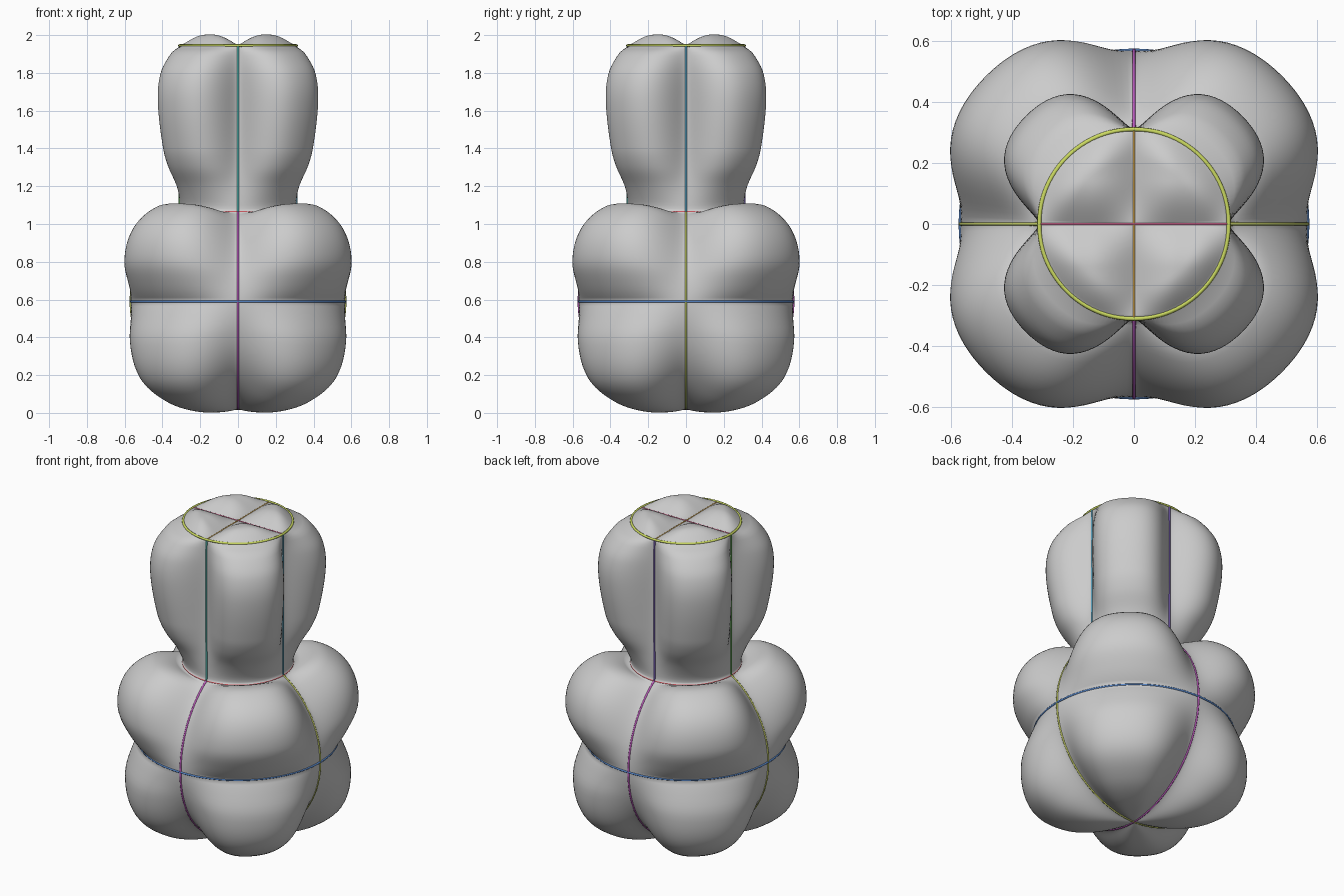
import bpy, bmesh
from math import sin, cos, pi, radians, asin, hypot, degrees

if "Cube" in bpy.data.objects:
    bpy.data.objects.remove(bpy.data.objects["Cube"])

BALL_R, BALL_Z = 0.568, 0.59
NECK_R, NECK_Z, TOP_Z = 0.31, 1.063, 1.945
NECK_EL = degrees(asin((NECK_Z - BALL_Z) / BALL_R))
SEG = 144


def spline(pts, x):
    """Smooth interpolation through (x, y) points."""
    n = len(pts)
    slope = lambda i: ((pts[min(i + 1, n - 1)][1] - pts[max(i - 1, 0)][1]) /
                       (pts[min(i + 1, n - 1)][0] - pts[max(i - 1, 0)][0]))
    for i in range(n - 1):
        (x0, y0), (x1, y1) = pts[i], pts[i + 1]
        if x <= x1:
            d = x1 - x0
            t = (x - x0) / d
            return ((1 + 2 * t) * (1 - t) ** 2 * y0 + t * (1 - t) ** 2 * d * slope(i)
                    + t * t * (3 - 2 * t) * y1 + t * t * (t - 1) * d * slope(i + 1))
    return pts[-1][1]


def lobe(a):
    """Four-fold swelling between the vertical cords."""
    s = abs(sin(2 * a))
    return 0.7 * s * s * (3 - 2 * s) + 0.3 * s


def sat(t):
    return sin(pi / 2 * max(0, min(1, t)))


# Bulge heights above the cord frame
LOW = [(0, 0), (8, .045), (18, .106), (35, .16), (50, .13), (64, .08), (78, .03), (90, 0)]
UP = [(0, 0), (8, .07), (18, .152), (32, .188), (46, .145), (52, .08), (NECK_EL, 0)]
COLUMN = [(NECK_Z, 0), (1.11, .008), (1.2, .05), (1.3, .115), (1.4, .153),
          (1.65, .19), (1.8, .17), (1.9, .10), (1.93, .05), (TOP_Z, 0)]


def ball_point(el, a):
    h = spline(LOW, -el) if el < 0 else spline(UP, el)
    r = BALL_R + h * lobe(a)
    e = radians(el)
    return r * cos(e) * cos(a), r * cos(e) * sin(a), BALL_Z + r * sin(e)


def column_point(z, a):
    r = NECK_R + spline(COLUMN, z) * lobe(a)
    return r * cos(a), r * sin(a), z


def top_point(rho, a):
    x, y = rho * cos(a), rho * sin(a)
    h = .058 * sat(abs(x) / .14) * sat(abs(y) / .14) * sat((NECK_R - rho) / .1)
    return x, y, TOP_Z + h


# Inflated body: ball, column and pillowed top in one skin
rows = [(ball_point, -90 + 90 * i / 36) for i in range(1, 37)]
rows += [(ball_point, NECK_EL * i / 28) for i in range(1, 29)]
rows += [(column_point, NECK_Z + (TOP_Z - NECK_Z) * i / 48) for i in range(1, 49)]
rows += [(top_point, NECK_R * (1 - i / 24)) for i in range(1, 24)]
bm = bmesh.new()
rings = [[bm.verts.new(f(p, 2 * pi * j / SEG)) for j in range(SEG)] for f, p in rows]
for r0, r1 in zip(rings, rings[1:]):
    for j in range(SEG):
        k = (j + 1) % SEG
        bm.faces.new((r0[j], r0[k], r1[k], r1[j]))
bottom = bm.verts.new((0, 0, BALL_Z - BALL_R))
top = bm.verts.new((0, 0, TOP_Z))
for j in range(SEG):
    k = (j + 1) % SEG
    bm.faces.new((bottom, rings[0][k], rings[0][j]))
    bm.faces.new((top, rings[-1][j], rings[-1][k]))
for f in bm.faces:
    f.smooth = True
me = bpy.data.meshes.new("inflated_body")
bm.to_mesh(me)
bm.free()
bpy.context.collection.objects.link(bpy.data.objects.new("inflated_body", me))


def cord(name, pts, color, closed=False, radius=.006):
    cu = bpy.data.curves.new(name, 'CURVE')
    cu.dimensions = '3D'
    cu.bevel_depth = radius
    cu.bevel_resolution = 2
    cu.use_fill_caps = True
    sp = cu.splines.new('POLY')
    sp.points.add(len(pts) - 1)
    for p, co in zip(sp.points, pts):
        p.co = (*co, 1)
    sp.use_cyclic_u = closed
    sp.use_smooth = True
    mat = bpy.data.materials.new(name)
    mat.diffuse_color = (*color, 1)
    mat.use_nodes = True
    mat.node_tree.nodes["Principled BSDF"].inputs["Base Color"].default_value = mat.diffuse_color
    cu.materials.append(mat)
    bpy.context.collection.objects.link(bpy.data.objects.new(name, cu))


def circle(r, z):
    return [(r * cos(2 * pi * i / 96), r * sin(2 * pi * i / 96), z) for i in range(96)]


# Ring cords
cord("waist_cord", circle(BALL_R, BALL_Z), (.1, .25, .6), True)
cord("neck_cord", circle(NECK_R, NECK_Z), (.6, .1, .12), True)
cord("rim_cord", circle(NECK_R, TOP_Z), (.6, .7, .12), True, .007)

# Meridian cords running under the ball
a0 = radians(NECK_EL)
arc = [a0 - (pi + 2 * a0) * i / 96 for i in range(97)]
cord("meridian_cord_y", [(0, BALL_R * cos(t), BALL_Z + BALL_R * sin(t)) for t in arc], (.5, .1, .5))
cord("meridian_cord_x", [(BALL_R * cos(t), 0, BALL_Z + BALL_R * sin(t)) for t in arc], (.5, .55, .12))

# Upright column cords
for name, x, y, c in (("front", 0, -1, (.1, .5, .45)), ("right", 1, 0, (.1, .35, .5)),
                      ("back", 0, 1, (.2, .12, .5)), ("left", -1, 0, (.15, .5, .12))):
    cord(name + "_column_cord", [(x * NECK_R, y * NECK_R, NECK_Z), (x * NECK_R, y * NECK_R, TOP_Z)], c)

# Crossed cords on the top
cord("top_cord_x", [(-NECK_R, 0, TOP_Z), (NECK_R, 0, TOP_Z)], (.6, .12, .25), radius=.004)
cord("top_cord_y", [(0, -NECK_R, TOP_Z), (0, NECK_R, TOP_Z)], (.7, .4, .08), radius=.004)
